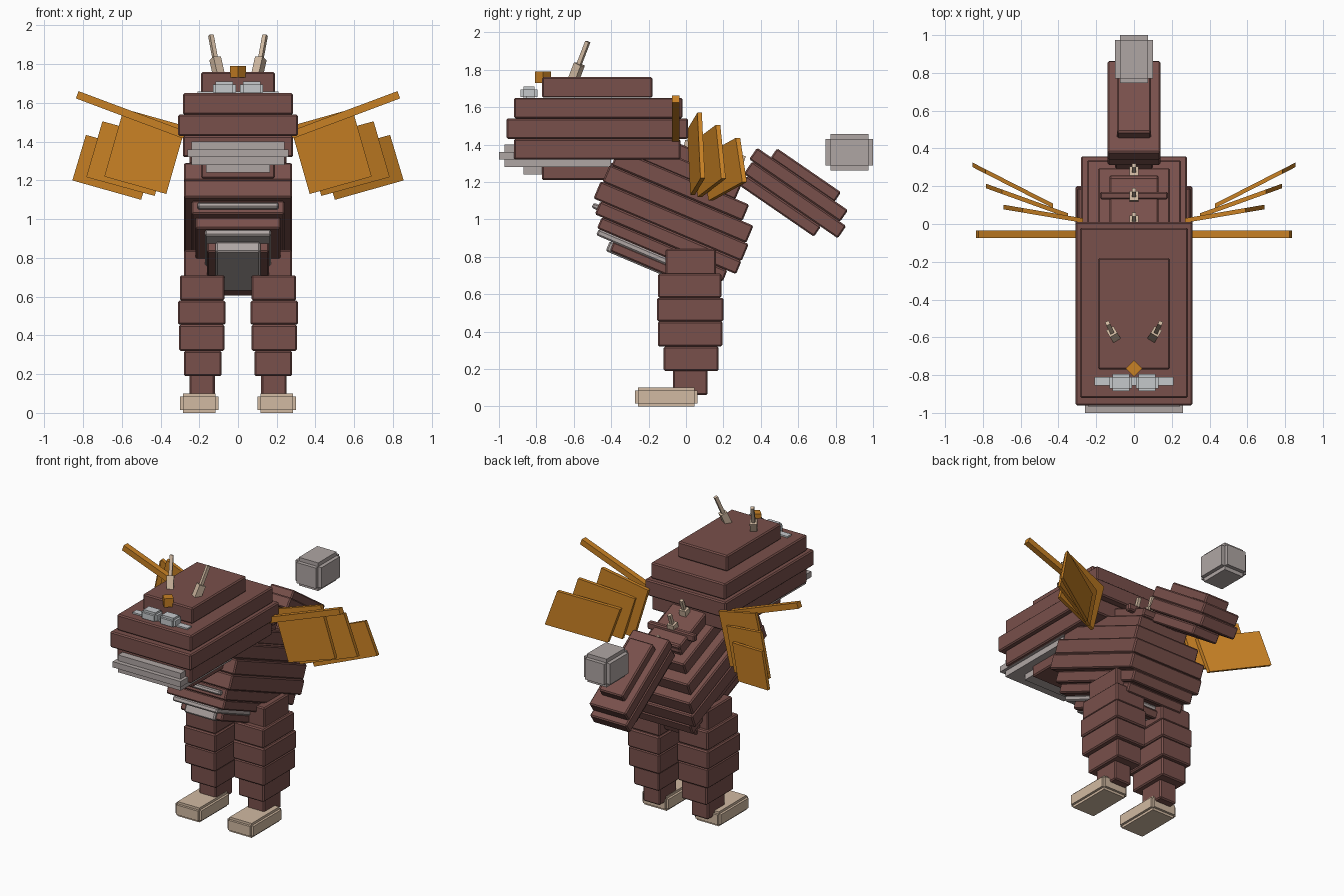
import bpy, bmesh, math
from mathutils import Matrix, Vector

cube = bpy.data.objects.get("Cube")
if cube:
    bpy.data.objects.remove(cube, do_unlink=True)


def material(name, rgb):
    m = bpy.data.materials.new(name)
    m.use_nodes = True
    m.diffuse_color = (*rgb, 1)
    m.node_tree.nodes["Principled BSDF"].inputs["Base Color"].default_value = (*rgb, 1)
    return m


BROWN = material("reddish brown", (0.19, 0.08, 0.07))
GREY = material("warm grey", (0.43, 0.38, 0.37))
PALE = material("pale eye grey", (0.56, 0.58, 0.6))
BEIGE = material("beige claw", (0.64, 0.49, 0.36))
GOLD = material("gold", (0.58, 0.22, 0.018))


def finish(name, bm, mat, bevel=0.0):
    bmesh.ops.recalc_face_normals(bm, faces=bm.faces)
    mesh = bpy.data.meshes.new(name)
    bm.to_mesh(mesh)
    bm.free()
    mesh.materials.append(mat)
    ob = bpy.data.objects.new(name, mesh)
    bpy.context.collection.objects.link(ob)
    if bevel:
        mod = ob.modifiers.new("soft edge", "BEVEL")
        mod.width = bevel
        mod.segments = 1
    return ob


def boxes(name, mat, ranges, frame=Matrix(), bevel=0.008):
    """One object from boxes given as (x0, x1, y0, y1, z0, z1) in a frame."""
    bm = bmesh.new()
    for x0, x1, y0, y1, z0, z1 in ranges:
        place = Matrix.Translation(((x0 + x1) / 2, (y0 + y1) / 2, (z0 + z1) / 2))
        size = Matrix.Diagonal((abs(x1 - x0), y1 - y0, z1 - z0, 1))
        bmesh.ops.create_cube(bm, size=1, matrix=frame @ place @ size)
    return finish(name, bm, mat, bevel)


def layers(name, mat, rows, frame=Matrix()):
    """Symmetric stacked slabs: (half width, y0, y1, z0, z1)."""
    return boxes(name, mat, [(-w, w, *r) for w, *r in rows], frame)


def chamfered(name, mat, center, size, step):
    """Three crossed boxes giving a stepped rounded block."""
    rows = []
    for axis in range(3):
        h = [s / 2 - (0 if i == axis else step) for i, s in enumerate(size)]
        rows.append([v for c, d in zip(center, h) for v in (c - d, c + d)])
    return boxes(name, mat, rows, bevel=0)


def rod(name, mat, a, b, width, depth=None):
    """Square bar from a to b."""
    a, b = Vector(a), Vector(b)
    d = b - a
    frame = Matrix.Translation(a) @ d.to_track_quat("Z", "Y").to_matrix().to_4x4()
    w, k = width / 2, (depth or width) / 2
    return boxes(name, mat, [(-w, w, -k, k, 0, d.length)], frame, 0)


# Head and jaw
layers("head", BROWN, [
    (0.19, -0.77, -0.18, 1.65, 1.76),
    (0.285, -0.92, -0.02, 1.54, 1.65),
    (0.31, -0.96, 0.01, 1.43, 1.54),
    (0.285, -0.92, -0.03, 1.32, 1.43)])
layers("jaw", GREY, [
    (0.24, -0.97, -0.40, 1.36, 1.40),
    (0.26, -1.0, -0.38, 1.32, 1.36),
    (0.24, -0.97, -0.40, 1.28, 1.32),
    (0.165, -0.87, -0.45, 1.24, 1.28)]).modifiers.clear()
layers("chin", BROWN, [(0.19, -0.77, -0.34, 1.21, 1.3)])

# Eyes, brow gem
boxes("eye_strip", PALE, [(-0.21, 0.21, -0.855, -0.81, 1.65, 1.66)], bevel=0)
for s, side in ((1, "left"), (-1, "right")):
    chamfered(f"{side}_eye", PALE, (s * 0.07, -0.84, 1.675), (0.12, 0.09, 0.07), 0.015)
gem_frame = Matrix.Translation((0, -0.765, 1.76)) @ Matrix.Rotation(math.radians(45), 4, "Z")
boxes("brow_gem", GOLD, [(-0.03, 0.03, -0.03, 0.03, -0.03, 0.03)], gem_frame, 0)

# Tilted body and belly
body_frame = Matrix.Rotation(math.radians(-23), 4, "X")
layers("body", BROWN, [
    (0.13, -0.70, -0.26, 1.20, 1.28),
    (0.19, -0.80, -0.19, 1.12, 1.21),
    (0.25, -0.87, -0.11, 1.03, 1.125),
    (0.28, -0.88, -0.045, 0.93, 1.03),
    (0.28, -0.89, -0.03, 0.83, 0.93),
    (0.24, -0.85, -0.03, 0.755, 0.83),
    (0.22, -0.81, -0.08, 0.69, 0.755),
    (0.16, -0.70, -0.12, 0.605, 0.66)], body_frame)
layers("chest_band", GREY, [(0.21, -0.88, -0.80, 0.78, 0.81)], body_frame)
layers("belly", GREY, [
    (0.17, -0.80, -0.15, 0.655, 0.69),
    (0.115, -0.72, -0.2, 0.597, 0.655)], body_frame)

# Back spines and cross bars
boxes("back_bars", BROWN, [
    (-0.18, 0.18, 0.13, 0.17, 1.29, 1.34),
    (-0.13, 0.13, 0.21, 0.25, 1.23, 1.29)])
for i, (y, z) in enumerate(((0.02, 1.37), (0.15, 1.32), (0.28, 1.22))):
    rod(f"spine_base_{i}", BEIGE, (0, y - 0.01, z), (0, y, z + 0.05), 0.05)
    rod(f"spine_tip_{i}", BEIGE, (0, y, z + 0.04), (0, y + 0.03, z + 0.12), 0.022)

# Tail and floating tip
tail_frame = Matrix.Rotation(math.radians(-34.5), 4, "X")
layers("tail", BROWN, [
    (0.09, -0.38, 0.035, 1.35, 1.413),
    (0.14, -0.47, 0.12, 1.28, 1.355),
    (0.14, -0.45, 0.16, 1.20, 1.28),
    (0.10, -0.43, 0.05, 1.135, 1.20)], tail_frame)
chamfered("tail_tip", GREY, (0, 0.873, 1.358), (0.2, 0.255, 0.195), 0.026)

# Wing membranes: corners in x and z, swept back by a slope
MEMBRANES = [
    (0.17, [(0.27, 1.48), (0.59, 1.57), (0.69, 1.22), (0.37, 1.13)]),
    (0.36, [(0.35, 1.41), (0.70, 1.505), (0.783, 1.217), (0.43, 1.12)]),
    (0.51, [(0.43, 1.335), (0.785, 1.435), (0.855, 1.20), (0.5, 1.10)])]


def membrane(name, s, slope, corners):
    bm = bmesh.new()
    rings = [[bm.verts.new((s * x, 0.02 + slope * (x - 0.28) + t, z)) for x, z in corners]
             for t in (-0.012, 0.012)]
    bm.faces.new(rings[0])
    bm.faces.new(rings[1])
    for i in range(4):
        j = (i + 1) % 4
        bm.faces.new((rings[0][i], rings[0][j], rings[1][j], rings[1][i]))
    finish(name, bm, GOLD)


# Paired parts
for s, side in ((1, "left"), (-1, "right")):
    rod(f"{side}_wing_bar", GOLD, (s * 0.25, -0.055, 1.425), (s * 0.83, -0.055, 1.642), 0.04)
    for i, (slope, corners) in enumerate(MEMBRANES):
        membrane(f"{side}_wing_membrane_{i}", s, slope, corners)

    rod(f"{side}_horn_base", BEIGE, (s * 0.1, -0.6, 1.75), (s * 0.118, -0.57, 1.83), 0.045)
    rod(f"{side}_horn", BEIGE, (s * 0.116, -0.575, 1.82), (s * 0.14, -0.525, 1.95), 0.022)

    boxes(f"{side}_leg", BROWN, [(s * a, s * b, *r) for a, b, *r in (
        (0.10, 0.28, -0.11, 0.16, 0.70, 0.84),
        (0.07, 0.30, -0.15, 0.19, 0.58, 0.71),
        (0.065, 0.31, -0.155, 0.20, 0.455, 0.58),
        (0.07, 0.305, -0.15, 0.195, 0.32, 0.455),
        (0.085, 0.28, -0.12, 0.175, 0.19, 0.32),
        (0.12, 0.25, -0.07, 0.115, 0.06, 0.20))])
    chamfered(f"{side}_foot", BEIGE, (s * 0.2, -0.105, 0.05), (0.2, 0.335, 0.1), 0.016)
